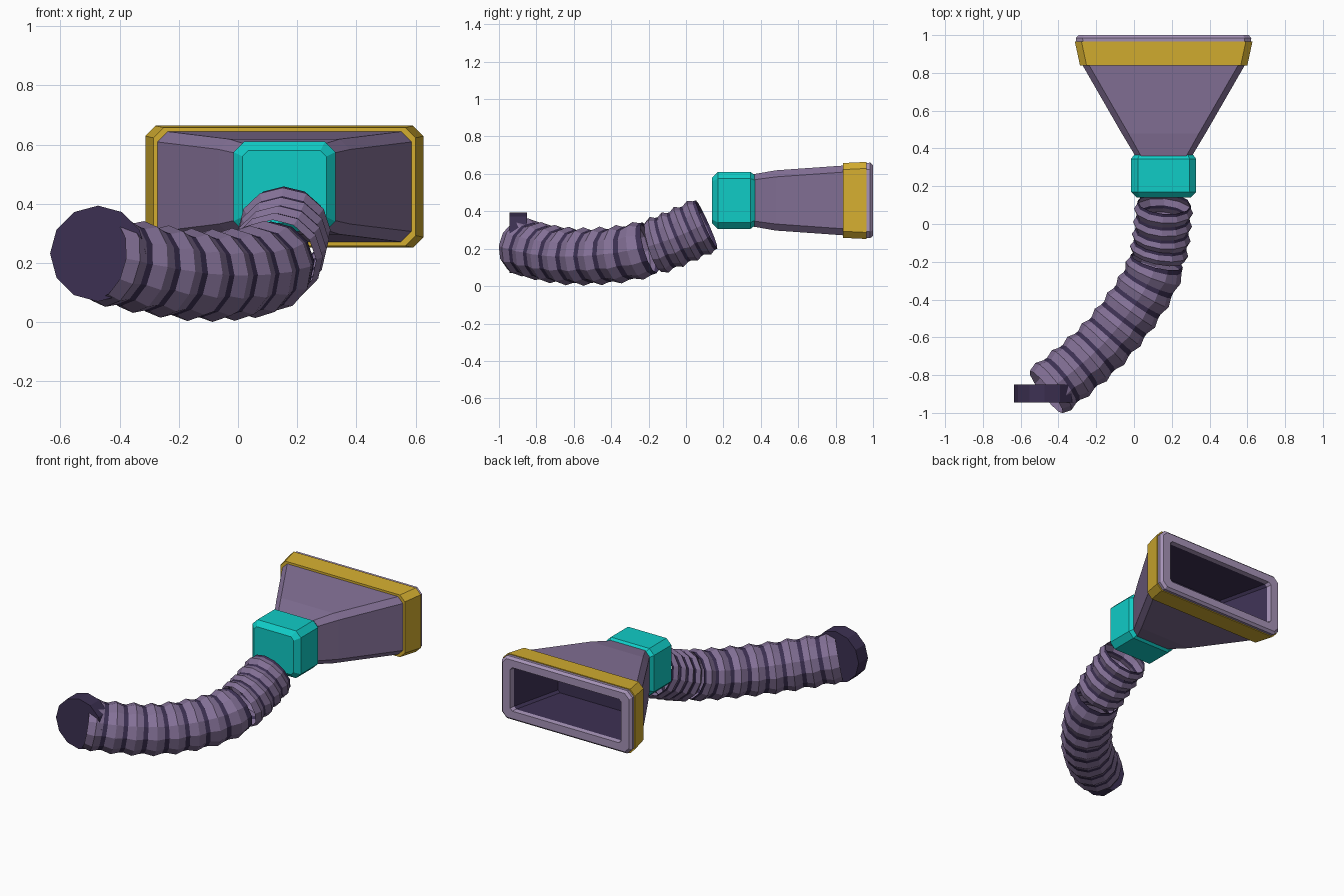
import bpy, bmesh, math
from mathutils import Vector, Matrix

cube = bpy.data.objects.get("Cube")
if cube:
    bpy.data.objects.remove(cube, do_unlink=True)


def srgb(r, g, b):
    return tuple((c / 255 / 12.92) if c < 11 else ((c / 255 + 0.055) / 1.055) ** 2.4
                 for c in (r, g, b)) + (1.0,)


def material(name, color):
    m = bpy.data.materials.new(name)
    m.use_nodes = True
    m.diffuse_color = color
    m.node_tree.nodes["Principled BSDF"].inputs["Base Color"].default_value = color
    return m


lavender = material("lavender", srgb(132, 113, 151))
pale = material("pale_lavender", srgb(166, 147, 183))
dark = material("dark_purple", srgb(60, 48, 82))
yellow = material("mustard_yellow", srgb(212, 174, 48))
cyan = material("cyan", srgb(16, 204, 198))

CX, CZ = 0.157, 0.458     # nozzle axis


def add_object(name, bm, mats, recalc=True):
    if recalc:
        bmesh.ops.recalc_face_normals(bm, faces=bm.faces[:])
    me = bpy.data.meshes.new(name)
    bm.to_mesh(me)
    bm.free()
    for m in mats:
        me.materials.append(m)
    ob = bpy.data.objects.new(name, me)
    bpy.context.collection.objects.link(ob)
    return ob


def loft(bm, rings, cap=(False, False), slots=None):
    """Skin closed rings of points; slots gives a material slot per band."""
    vs = [[bm.verts.new(p) for p in ring] for ring in rings]
    n = len(vs[0])
    for k, (a, b) in enumerate(zip(vs, vs[1:])):
        for i in range(n):
            j = (i + 1) % n
            f = bm.faces.new((a[i], a[j], b[j], b[i]))
            f.material_index = slots[k] if slots else 0
    if cap[0]:
        bm.faces.new(vs[0][::-1])
    if cap[1]:
        bm.faces.new(vs[-1])


def cut_rect(y, hw, hh, c):
    """Rectangle with cut corners, across the nozzle axis."""
    pts = [(hw, hh - c), (hw - c, hh), (c - hw, hh), (-hw, hh - c),
           (-hw, c - hh), (c - hw, -hh), (hw - c, -hh), (hw, c - hh)]
    return [Vector((CX + x, y, CZ + z)) for x, z in pts]


def nozzle_part(name, mat, sections, cap):
    bm = bmesh.new()
    loft(bm, [cut_rect(*s) for s in sections], cap)
    return add_object(name, bm, [mat])


# Nozzle: collar block, flaring funnel, band, rim and hollow mouth
nozzle_part("collar_block", cyan,
            [(0.14, 0.142, 0.122, 0.02), (0.17, 0.172, 0.152, 0.035),
             (0.345, 0.172, 0.152, 0.035), (0.375, 0.15, 0.13, 0.025)], (True, True))
nozzle_part("funnel", lavender,
            [(0.36, 0.15, 0.14, 0.03), (0.48, 0.222, 0.161, 0.035),
             (0.85, 0.435, 0.187, 0.035)], (True, False))
nozzle_part("mouth_band", yellow,
            [(0.84, 0.425, 0.18, 0.03), (0.84, 0.443, 0.2, 0.035),
             (0.965, 0.47, 0.206, 0.035), (0.965, 0.445, 0.185, 0.03)], (False, False))
nozzle_part("mouth_rim", pale,
            [(0.96, 0.462, 0.2, 0.035), (0.985, 0.464, 0.202, 0.035),
             (1.0, 0.45, 0.188, 0.03), (1.0, 0.395, 0.14, 0.015),
             (0.97, 0.388, 0.137, 0.015)], (False, False))
cavity = nozzle_part("mouth_cavity", dark,
                     [(0.97, 0.388, 0.137, 0.015), (0.65, 0.3, 0.13, 0.015)],
                     (False, True))
cavity.data.flip_normals()

# Hose centre line
PATH = [Vector(p) for p in (
    (0.16, 0.11, 0.33), (0.14, -0.1, 0.237), (0.1, -0.26, 0.188),
    (0.01, -0.42, 0.164), (-0.14, -0.61, 0.159), (-0.3, -0.76, 0.18),
    (-0.465, -0.89, 0.215))]


def smooth_path(pts, steps=40):
    ext = [2 * pts[0] - pts[1]] + pts + [2 * pts[-1] - pts[-2]]
    out = []
    for a, b, c, d in zip(ext, ext[1:], ext[2:], ext[3:]):
        for k in range(steps):
            t = k / steps
            out.append(0.5 * (2 * b + (c - a) * t + (2 * a - 5 * b + 4 * c - d) * t ** 2
                              + (3 * b - a - 3 * c + d) * t ** 3))
    return out + [pts[-1]]


LINE = smooth_path(PATH)
ARC = [0.0]
for p, q in zip(LINE, LINE[1:]):
    ARC.append(ARC[-1] + (q - p).length)


def hose_ring(s, radius, sides=12):
    i = next((k for k in range(1, len(ARC)) if ARC[k] >= s), len(ARC) - 1)
    pos = LINE[i - 1].lerp(LINE[i], (s - ARC[i - 1]) / (ARC[i] - ARC[i - 1]))
    tan = (LINE[min(i + 3, len(LINE) - 1)] - LINE[max(i - 4, 0)]).normalized()
    side = tan.cross(Vector((0, 0, 1))).normalized()
    up = side.cross(tan)
    return [pos + radius * (math.cos(a) * side + math.sin(a) * up)
            for a in (2 * math.pi * k / sides for k in range(sides))]


def hose(name, start, end, ribs):
    """Open ribbed tube: dark groove, then a peaked rib, repeated."""
    step = (end - start) / ribs
    rings, slots = [], []
    for k in range(ribs):
        for frac, rad, slot in ((0, 0.141, 1), (0.22, 0.143, 0), (0.58, 0.157, 0)):
            rings.append(hose_ring(start + step * (k + frac), rad))
            slots.append(slot)
    rings.append(hose_ring(end, 0.141))
    bm = bmesh.new()
    loft(bm, rings, slots=slots)
    return add_object(name, bm, [lavender, dark])


split = 0.31
hose("upper_hose", 0.0, split, 4)
hose("lower_hose", split + 0.022, ARC[-1], 8)

# End cap disc at the free end of the hose
bm = bmesh.new()
bmesh.ops.create_cone(bm, cap_ends=True, segments=12, radius1=0.162, radius2=0.162,
                      depth=0.095,
                      matrix=Matrix.Translation((-0.473, -0.897, 0.232))
                      @ Matrix.Rotation(math.pi / 2, 4, 'X'))
add_object("hose_end_cap", bm, [dark])
